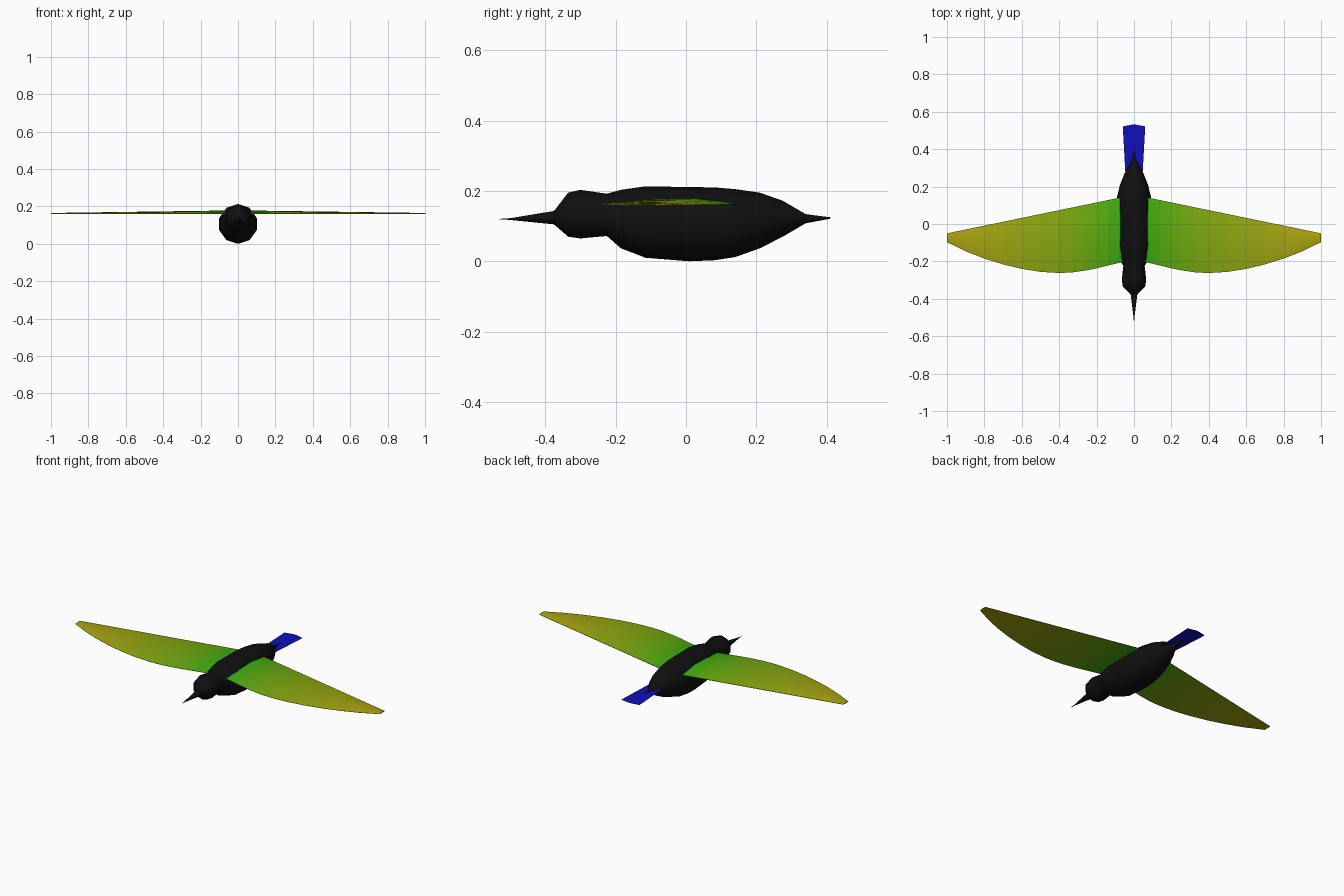
import bpy, math

if "Cube" in bpy.data.objects:
    bpy.data.objects.remove(bpy.data.objects["Cube"])

def material(name, color):
    m = bpy.data.materials.new(name)
    m.diffuse_color = (*color, 1)
    m.use_nodes = True
    m.node_tree.nodes["Principled BSDF"].inputs["Base Color"].default_value = m.diffuse_color
    return m

def make(name, verts, faces, mats):
    me = bpy.data.meshes.new(name)
    me.from_pydata(verts, [], faces)
    for m in mats:
        me.materials.append(m)
    ob = bpy.data.objects.new(name, me)
    bpy.context.collection.objects.link(ob)
    return ob

def smooth(ob, angle):
    bpy.ops.object.select_all(action='DESELECT')
    ob.select_set(True)
    bpy.context.view_layer.objects.active = ob
    bpy.ops.object.shade_smooth_by_angle(angle=math.radians(angle))

def loft(name, rings, mat, sides=10):
    """Round rings (y, top z, bottom z) skinned along y."""
    verts, faces = [], []
    for y, top, bottom in rings:
        r, c = (top - bottom) / 2, (top + bottom) / 2
        for i in range(sides):
            a = math.tau * i / sides
            verts.append((r * math.sin(a), y, c + r * math.cos(a)))
    for k in range(len(rings) - 1):
        for i in range(sides):
            j = (i + 1) % sides
            a, b = k * sides, (k + 1) * sides
            faces.append((a + i, a + j, b + j, b + i))
    faces.append(tuple(range(sides))[::-1])
    faces.append(tuple(range(len(verts) - sides, len(verts))))
    ob = make(name, verts, faces, [mat])
    smooth(ob, 40)
    return ob

black = material("black_plumage", (0.005, 0.005, 0.005))
blue = material("blue_tail", (0.005, 0.005, 0.5))

# Head and body in one skin, beak as a slim cone
loft("body", [(-.375, .143, .105), (-.335, .195, .07), (-.30, .203, .065),
              (-.225, .192, .072), (-.185, .203, .037), (-.115, .213, .01),
              (.01, .211, 0), (.08, .210, .003), (.14, .205, .012),
              (.21, .195, .037), (.275, .172, .07), (.34, .134, .108),
              (.41, .125, .121)], black)
loft("beak", [(-.375, .143, .105), (-.50, .1225, .1175), (-.53, .1205, .1195)], black)

# Tail fan: thin flat sheet with a shallow point
tail = make("tail", [(-.045, .25, .128), (.045, .25, .128), (.06, .522, .125),
                     (0, .533, .126), (-.06, .522, .125)], [(0, 1, 2, 3, 4)], [blue])

# Wings: flat underside, arched top, coloured in spanwise bands from green to olive
leading = [(.05, -.20), (.08, -.208), (.14, -.222), (.2, -.237), (.26, -.249),
           (.33, -.259), (.4, -.262), (.5, -.256), (.6, -.24), (.7, -.216),
           (.8, -.185), (.9, -.146), (1, -.097)]
section = [(0, 0), (.15, .5), (.35, .85), (.65, 1), (.85, .55), (1, .08)]

def mix(x):
    t = max(0, min(1, (x - .06) / .8)) ** .7
    return (.0 + .40 * t, .42 - .05 * t, .005)

bands = [material(f"wing_band_{i}", mix((a[0] + b[0]) / 2))
         for i, (a, b) in enumerate(zip(leading, leading[1:]))]

def wing(name, side):
    n = len(section)
    verts, faces, ids = [], [], []
    for x, y0 in leading:
        y1 = .14 - .19 * (x - .08) / .92
        h = .018 - .014 * x
        verts += [(side * x, y0 + (y1 - y0) * t, .161 + h * z) for t, z in section]
        verts += [(side * x, y1, .16), (side * x, y0, .16)]
    m = n + 2
    for k in range(len(leading) - 1):
        for i in range(m):
            j = (i + 1) % m
            f = (k * m + i, (k + 1) * m + i, (k + 1) * m + j, k * m + j)
            faces.append(f if side > 0 else f[::-1])
            ids.append(k)
    for base, flip, band in ((0, side < 0, 0), (len(verts) - m, side > 0, len(bands) - 1)):
        cap = tuple(range(base, base + m))
        faces.append(cap[::-1] if flip else cap)
        ids.append(band)
    ob = make(name, verts, faces, bands)
    for p, i in zip(ob.data.polygons, ids):
        p.material_index = i
    smooth(ob, 30)

wing("right_wing", 1)
wing("left_wing", -1)

# Consistent outward normals
for ob in bpy.context.scene.objects:
    bpy.ops.object.select_all(action='DESELECT')
    ob.select_set(True)
    bpy.context.view_layer.objects.active = ob
    bpy.ops.object.mode_set(mode='EDIT')
    bpy.ops.mesh.select_all(action='SELECT')
    bpy.ops.mesh.normals_make_consistent(inside=False)
    bpy.ops.object.mode_set(mode='OBJECT')
